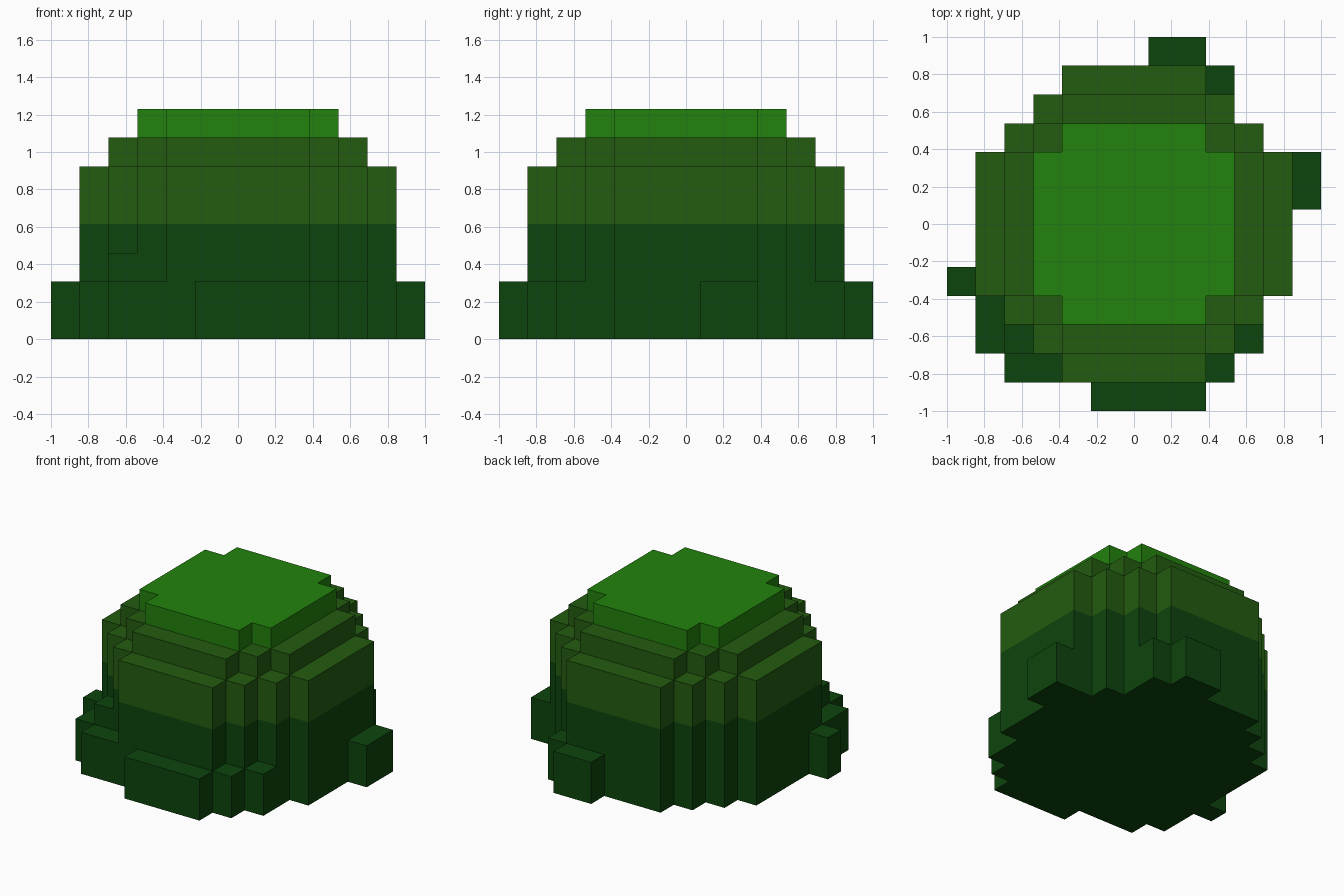
import bpy
import bmesh
from mathutils import Vector

cube = bpy.data.objects.get("Cube")
if cube:
    bpy.data.objects.remove(cube, do_unlink=True)

U = 2 / 13  # edge of one block


def material(name, rgb):
    mat = bpy.data.materials.new(name)
    mat.use_nodes = True
    colour = (*rgb, 1.0)
    mat.diffuse_color = colour
    bsdf = mat.node_tree.nodes["Principled BSDF"]
    bsdf.inputs["Base Color"].default_value = colour
    bsdf.inputs["Roughness"].default_value = 0.9
    return mat


def block_range(x0, x1, y0, y1, z0, z1):
    """All blocks in an inclusive range of block indices."""
    return {(x, y, z) for x in range(x0, x1 + 1)
            for y in range(y0, y1 + 1) for z in range(z0, z1 + 1)}


def rounded_tier(reach, z0, z1):
    """A square tier whose corners are stepped off diagonally."""
    return {b for b in block_range(-reach, reach, -reach, reach, z0, z1)
            if abs(b[0]) + abs(b[1]) <= reach + 2}


# Stepped dome of the bush
blocks = rounded_tier(5, 0, 5) | rounded_tier(4, 6, 6) | rounded_tier(3, 7, 7)

# Low clumps around the foot: x range, y range, height in blocks
clumps = [
    (-1, 2, -6, -6, 2),    # front
    (3, 3, -5, -5, 2),     # front left corner
    (4, 4, -4, -4, 2),
    (-4, -3, -5, -5, 2),   # front right corner
    (-4, -4, -4, -4, 3),
    (-5, -5, -4, -3, 2),
    (-6, -6, -2, -2, 2),   # right side
    (6, 6, 1, 2, 2),       # left side
    (1, 2, 6, 6, 2),       # back
    (3, 3, 5, 5, 2),
]
for x0, x1, y0, y1, height in clumps:
    blocks |= block_range(x0, x1, y0, y1, 0, height - 1)


def block_shell(name, z0, z1, mat):
    """Outer skin of the blocks in layers z0 to z1."""
    bm = bmesh.new()
    for block in sorted(b for b in blocks if z0 <= b[2] <= z1):
        centre = Vector(block) + Vector((0, 0, 0.5))
        for axis in range(3):
            for sign in (-1, 1):
                n, a, b = Vector(), Vector(), Vector()
                n[axis] = sign
                a[(axis + 1) % 3] = 0.5
                b[(axis + 2) % 3] = 0.5 * sign
                if tuple(int(c) for c in Vector(block) + n) in blocks:
                    continue
                mid = centre + n * 0.5
                corners = (mid - a - b, mid + a - b, mid + a + b, mid - a + b)
                bm.faces.new([bm.verts.new(c * U) for c in corners])
    bmesh.ops.remove_doubles(bm, verts=bm.verts, dist=1e-4)
    mesh = bpy.data.meshes.new(name)
    bm.to_mesh(mesh)
    bm.free()
    mesh.materials.append(mat)
    obj = bpy.data.objects.new(name, mesh)
    bpy.context.collection.objects.link(obj)
    return obj


# Three bands of foliage, darkest at the foot
block_shell("lower_foliage", 0, 3, material("dark green", (0.004, 0.058, 0.004)))
block_shell("middle_foliage", 4, 6, material("leaf green", (0.017, 0.107, 0.005)))
block_shell("crown_foliage", 7, 7, material("bright green", (0.016, 0.223, 0.004)))
